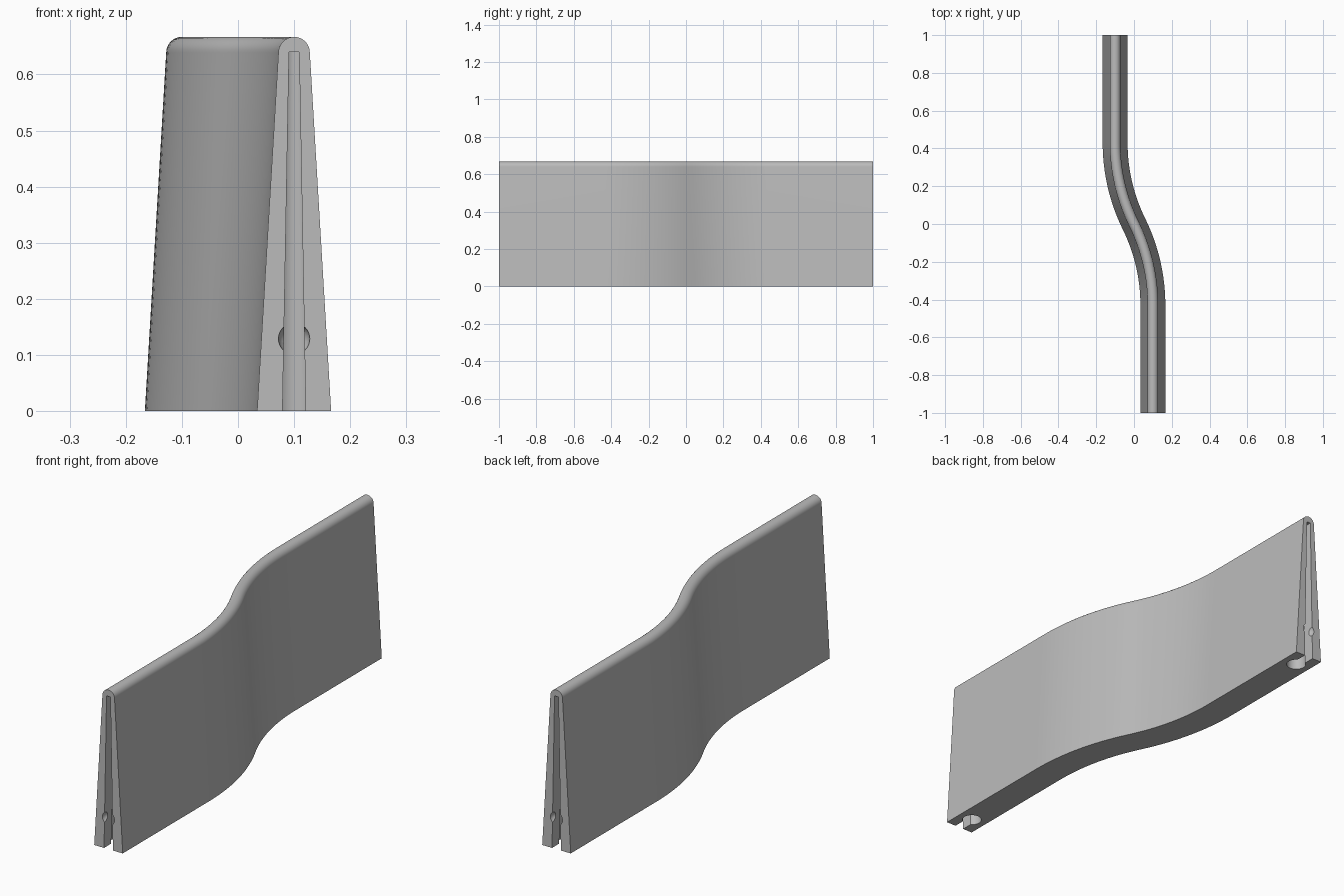
import bpy, bmesh, math
from mathutils import Vector

cube = bpy.data.objects.get("Cube")
if cube:
    bpy.data.objects.remove(cube, do_unlink=True)

grey = bpy.data.materials.new("plain grey")
grey.use_nodes = True
colour = (0.5, 0.5, 0.5, 1)
grey.diffuse_color = colour
grey.node_tree.nodes["Principled BSDF"].inputs["Base Color"].default_value = colour

SHIFT, BEND = 0.1, 0.43
TOP_Z, TOP_R, BASE_HALF = 0.639, 0.028, 0.066


def add_object(name, bm):
    bmesh.ops.recalc_face_normals(bm, faces=bm.faces[:])
    mesh = bpy.data.meshes.new(name)
    bm.to_mesh(mesh)
    bm.free()
    mesh.materials.append(grey)
    obj = bpy.data.objects.new(name, mesh)
    bpy.context.collection.objects.link(obj)
    return obj


# Path: straight ends joined by two mirrored arcs
radius = (BEND ** 2 + SHIFT ** 2) / (2 * SHIFT)
sweep = math.asin(BEND / radius)
steps = 16
half = [(SHIFT, -1.0, 0.0)]
for i in range(steps + 1):
    a = sweep * i / steps
    half.append((SHIFT - radius * (1 - math.cos(a)), -BEND + radius * math.sin(a), a))
path = half + [(-x, -y, a) for x, y, a in reversed(half[:-1])]

# Tapered cross-section with a round top
profile = [(BASE_HALF, 0)]
for i in range(17):
    t = math.pi * i / 16
    profile.append((TOP_R * math.cos(t), TOP_Z + TOP_R * math.sin(t)))
profile.append((-BASE_HALF, 0))

# Wall swept along the path
bm = bmesh.new()
rings = [[bm.verts.new((x + u * math.cos(a), y + u * math.sin(a), z)) for u, z in profile]
         for x, y, a in path]
for r, s in zip(rings, rings[1:]):
    for i in range(len(profile)):
        j = (i + 1) % len(profile)
        bm.faces.new((r[i], r[j], s[j], s[i]))
bm.faces.new(rings[0])
bm.faces.new(rings[-1])
wall = add_object("wall_panel", bm)


def cut(bm, name):
    cutter = add_object(name, bm)
    cutter.hide_render = True
    mod = wall.modifiers.new(name, "BOOLEAN")
    mod.object = cutter
    mod.operation = "DIFFERENCE"
    mod.solver = "EXACT"
    bpy.context.view_layer.objects.active = wall
    bpy.ops.object.modifier_apply(modifier=name)
    bpy.data.objects.remove(cutter, do_unlink=True)


# Connector socket at each end: tapered slot, round channel and detent
for side, label in ((-1, "front"), (1, "back")):
    cx = -side * SHIFT

    bm = bmesh.new()
    bmesh.ops.create_cube(bm, size=1)
    for v in bm.verts:
        low = v.co.z < 0
        width = 0.021 if low else 0.009
        v.co = Vector((cx + math.copysign(width, v.co.x),
                       side * (1.02 if v.co.y > 0 else 0.92),
                       -0.02 if low else 0.64))
    cut(bm, label + "_slot")

    bm = bmesh.new()
    bmesh.ops.create_cone(bm, cap_ends=True, segments=32, radius1=0.04, radius2=0.018, depth=0.66)
    bmesh.ops.translate(bm, verts=bm.verts[:], vec=(cx, side * 0.92, 0.31))
    cut(bm, label + "_channel")

    bm = bmesh.new()
    bmesh.ops.create_uvsphere(bm, u_segments=24, v_segments=16, radius=0.028)
    bmesh.ops.translate(bm, verts=bm.verts[:], vec=(cx, side * 1.0, 0.129))
    cut(bm, label + "_detent")

bpy.ops.object.select_all(action="DESELECT")
wall.select_set(True)
bpy.context.view_layer.objects.active = wall
bpy.ops.object.shade_smooth_by_angle(angle=math.radians(30))
